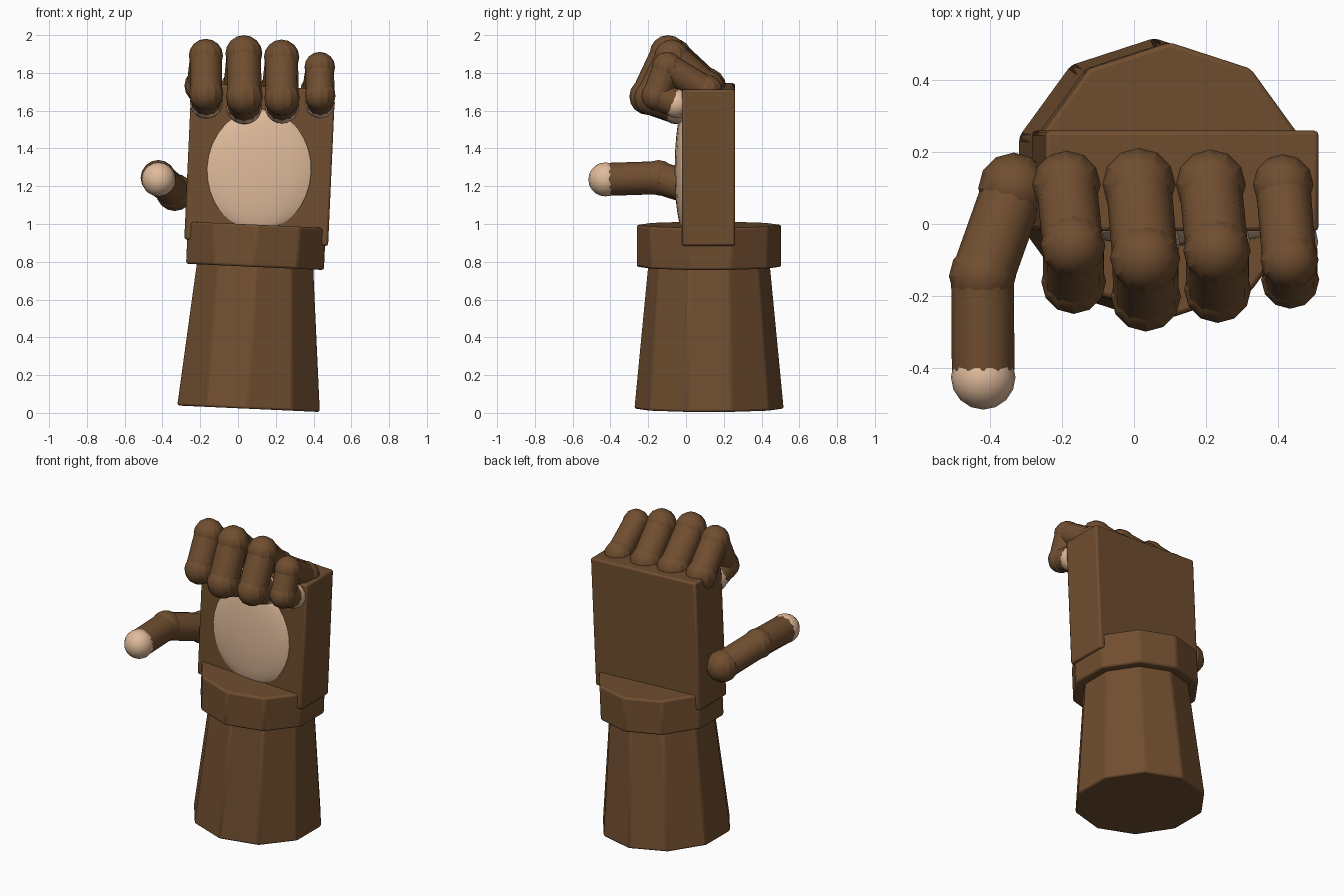
import bpy, math
from mathutils import Vector

if "Cube" in bpy.data.objects:
    bpy.data.objects.remove(bpy.data.objects["Cube"])


def material(name, rgb):
    m = bpy.data.materials.new(name)
    m.diffuse_color = (*rgb, 1)
    m.use_nodes = True
    m.node_tree.nodes["Principled BSDF"].inputs["Base Color"].default_value = m.diffuse_color
    return m


BROWN = material("dark_brown", (0.162, 0.076, 0.029))
TAN = material("light_tan", (0.75, 0.50, 0.33))
LEAN = math.radians(2.6)  # whole hand leans slightly sideways


def finish(name, mat, bevel=0, angle=25):
    ob = bpy.context.object
    ob.name = name
    ob.data.materials.append(mat)
    bpy.ops.object.transform_apply(location=False, rotation=False, scale=True)
    bpy.ops.object.shade_smooth_by_angle(angle=math.radians(angle))
    if bevel:
        mod = ob.modifiers.new("soft_edges", 'BEVEL')
        mod.width = bevel
        mod.segments = 2
    return ob


def ball(name, loc, r, mat, seg=12, rings=8, scale=(1, 1, 1), rot=(0, 0, 0)):
    bpy.ops.mesh.primitive_uv_sphere_add(segments=seg, ring_count=rings, radius=r,
                                         location=loc, rotation=rot)
    bpy.context.object.scale = scale
    return finish(name, mat)


def tube(name, a, b, r1, r2, mat, sides=12, bevel=0):
    a, b = Vector(a), Vector(b)
    d = b - a
    bpy.ops.mesh.primitive_cone_add(vertices=sides, radius1=r1, radius2=r2, depth=d.length,
                                    location=(a + b) / 2)
    ob = bpy.context.object
    if sides == 10:
        ob.rotation_euler = (0, LEAN, 0)
    else:
        ob.rotation_euler = d.to_track_quat('Z', 'Y').to_euler()
    return finish(name, mat, bevel, 32)


def digit(name, points, r):
    """Jointed digit: knuckle balls, tubes between them, light ball at the tip."""
    pts = [Vector(p) for p in points]
    last = len(pts) - 1
    for i, p in enumerate(pts[:-1]):
        ball(f"{name}_joint_{i}", p, r * (1.1 if i == 0 else 1.04), BROWN)
        end = pts[i + 1]
        if i + 1 == last:
            end = end - (end - p).normalized() * 0.02
        tube(f"{name}_segment_{i}", p, end, r * 0.97, r * 0.97, BROWN)
    ball(f"{name}_tip", pts[-1], r, TAN, 16, 10)


# Ten-sided forearm and cuff
tube("forearm", (0.055, 0.122, 0.022), (0.092, 0.122, 0.80), 0.397, 0.322, BROWN, 10, 0.012)
tube("cuff", (0.09, 0.122, 0.773), (0.10, 0.122, 0.996), 0.384, 0.384, BROWN, 10, 0.012)

# Palm slab
bpy.ops.mesh.primitive_cube_add(size=1, location=(0.115, 0.12, 1.315), rotation=(0, LEAN, 0))
bpy.context.object.scale = (0.762, 0.28, 0.828)
finish("palm", BROWN, 0.012)

# Light pad on the palm
ball("palm_pad", (0.112, -0.01, 1.285), 1, TAN, 20, 16, (0.285, 0.05, 0.325), (0, LEAN, 0))

# Curled fingers: base x, radius, mid (y, z), fold (y, z), tip (y, z)
FINGERS = {
    "index_finger": (-0.188, 0.087, (-0.06, 1.89), (-0.160, 1.69), (-0.045, 1.645)),
    "middle_finger": (0.013, 0.094, (-0.095, 1.902), (-0.202, 1.675), (-0.05, 1.622)),
    "ring_finger": (0.213, 0.090, (-0.075, 1.883), (-0.182, 1.667), (-0.05, 1.622)),
    "little_finger": (0.415, 0.078, (-0.10, 1.83), (-0.155, 1.68), (-0.05, 1.637)),
}
for i, (name, (x, r, mid, fold, tip)) in enumerate(FINGERS.items()):
    digit(name, [(x, 0.11, 1.732 - 0.009 * i), (x + 0.018, *mid),
                 (x + 0.02, *fold), (x + 0.02, *tip)], r)

# Thumb reaching forward
digit("thumb", [(-0.335, 0.10, 1.168), (-0.422, -0.145, 1.245), (-0.42, -0.427, 1.236)], 0.09)
